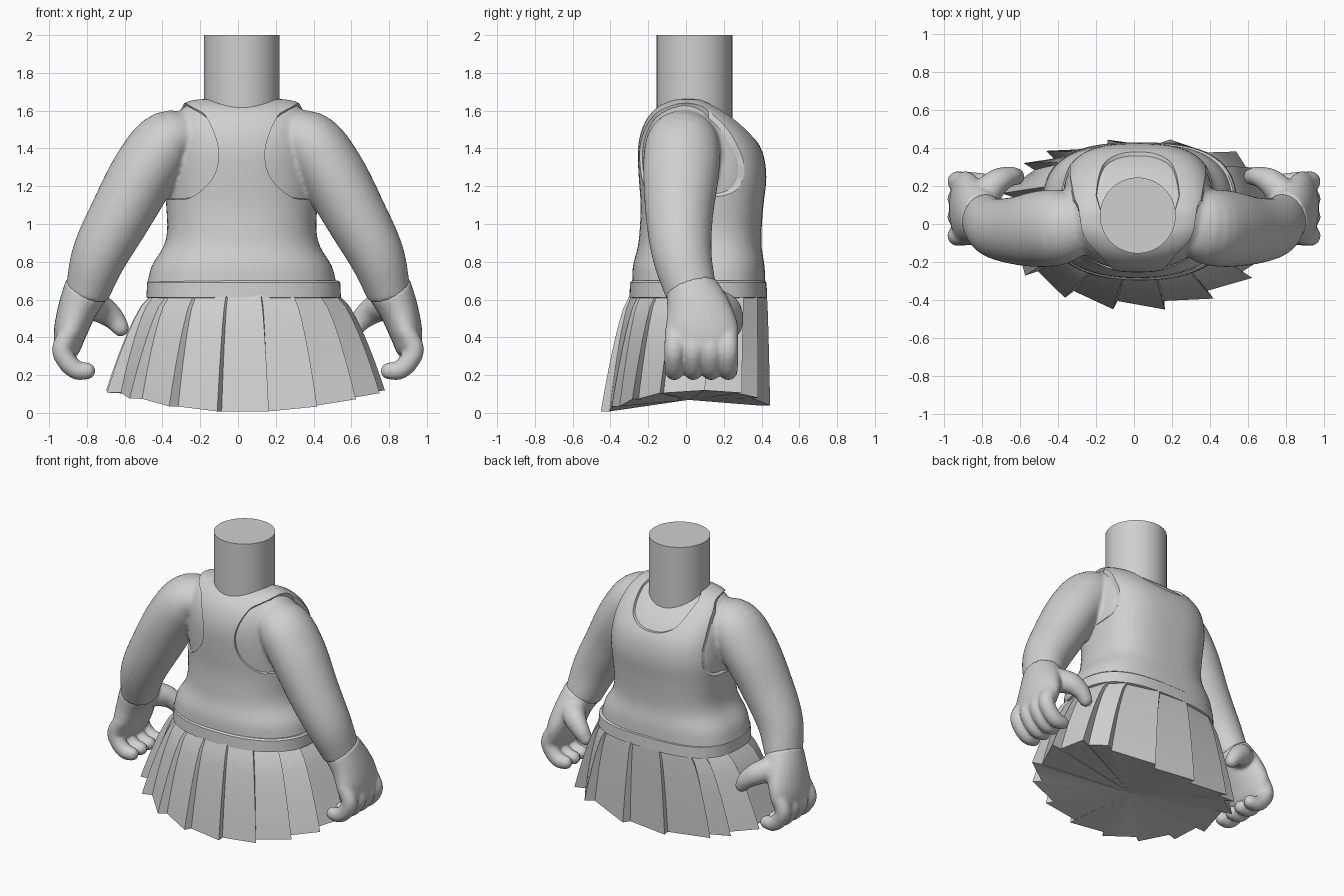
import bpy, bmesh
from math import sin, cos, pi, radians, copysign
from mathutils import Vector

cube = bpy.data.objects.get("Cube")
if cube:
    bpy.data.objects.remove(cube, do_unlink=True)

GREY = (0.63, 0.63, 0.63, 1)
grey = bpy.data.materials.new("plain_grey")
grey.use_nodes = True
grey.diffuse_color = GREY
grey.node_tree.nodes["Principled BSDF"].inputs["Base Color"].default_value = GREY


def resample(points, steps):
    """Smooth curve through tuples of any length."""
    pts = [Vector(p) for p in points]
    out = []
    for i in range(len(pts) - 1):
        a, b = pts[i], pts[i + 1]
        m0 = (b - pts[i - 1]) / 2 if i else b - a
        m1 = (pts[i + 2] - a) / 2 if i + 2 < len(pts) else b - a
        for k in range(steps):
            t = k / steps
            out.append(a * (2*t**3 - 3*t*t + 1) + m0 * (t**3 - 2*t*t + t)
                       + b * (3*t*t - 2*t**3) + m1 * (t**3 - t*t))
    return out + [pts[-1]]


def loft(bm, rings, fan_end=False):
    """Closed skin over a list of equal rings."""
    rows = [[bm.verts.new(p) for p in ring] for ring in rings]
    n = len(rows[0])
    for a, b in zip(rows, rows[1:]):
        for i in range(n):
            j = (i + 1) % n
            bm.faces.new((a[i], a[j], b[j], b[i]))
    bm.faces.new(rows[0][::-1])
    end = bm.faces.new(rows[-1])
    if fan_end:
        bmesh.ops.poke(bm, faces=[end])


def make(name, bm, angle=40):
    bmesh.ops.recalc_face_normals(bm, faces=bm.faces)
    mesh = bpy.data.meshes.new(name)
    bm.to_mesh(mesh)
    bm.free()
    mesh.materials.append(grey)
    ob = bpy.data.objects.new(name, mesh)
    bpy.context.collection.objects.link(ob)
    shade(ob, angle)
    return ob


def shade(ob, angle):
    bpy.ops.object.select_all(action='DESELECT')
    ob.select_set(True)
    bpy.context.view_layer.objects.active = ob
    bpy.ops.object.shade_smooth_by_angle(angle=radians(angle))


def bake(ob, angle):
    """Replace the mesh with its modified result."""
    graph = bpy.context.evaluated_depsgraph_get()
    mesh = bpy.data.meshes.new_from_object(ob.evaluated_get(graph))
    ob.modifiers.clear()
    ob.data = mesh
    shade(ob, angle)


def merge(ob, iterations):
    """Blend overlapping pieces into one smooth skin."""
    remesh = ob.modifiers.new("merge", 'REMESH')
    remesh.mode = 'VOXEL'
    remesh.voxel_size = 0.012
    soften = ob.modifiers.new("soften", 'SMOOTH')
    soften.iterations = iterations
    bake(ob, 60)


def squared(t, low, high):
    """Unit rounded-oval point, with its own squareness on the +y half."""
    c, s = cos(t), sin(t)
    e = 2 / (high if s > 0 else low)
    return copysign(abs(c) ** e, c), copysign(abs(s) ** e, s)


def oval(cx, half, y0, y1, z, low=2.3, high=2.8, n=72):
    """Horizontal rounded-oval ring."""
    spots = [squared(2 * pi * i / n, low, high) for i in range(n)]
    return [Vector((cx + half * u, (y0 + y1) / 2 + (y1 - y0) / 2 * v, z)) for u, v in spots]


def tube(bm, path, side, round_end=True, steps=5, n=24):
    """Tube along (x, y, z, radius across, radius along y)."""
    pts = resample(path, steps)
    rings = []

    def ring(pos, tangent, ra, rb):
        u = tangent.cross(Vector((0, 1, 0))).normalized()
        v = u.cross(tangent)
        spots = [pos + u * ra * cos(2*pi*i/n) + v * rb * sin(2*pi*i/n) for i in range(n)]
        rings.append([Vector((side * p.x, p.y, p.z)) for p in spots])

    for i, p in enumerate(pts):
        a, b = pts[max(i - 1, 0)], pts[min(i + 1, len(pts) - 1)]
        t = (Vector(b[:3]) - Vector(a[:3])).normalized()
        ring(Vector(p[:3]), t, p[3], p[4])
    if round_end:
        last = pts[-1]
        for a in (25, 50, 70, 84):
            a = radians(a)
            ring(Vector(last[:3]) + t * last[3] * sin(a), t, last[3] * cos(a), last[4] * cos(a))
    loft(bm, rings)


# Neck
bm = bmesh.new()
loft(bm, [oval(0.02, 0.2, -0.155, 0.245, z, 2, 2) for z in (1.45, 2.0)])
make("neck", bm)

# Torso sections: z, half width, y low, y high
TORSO = [(0.69, 0.5, -0.285, 0.42), (0.78, 0.475, -0.28, 0.415), (0.88, 0.415, -0.255, 0.4),
         (0.97, 0.395, -0.245, 0.4), (1.1, 0.4, -0.24, 0.41), (1.25, 0.41, -0.25, 0.425),
         (1.38, 0.405, -0.255, 0.405), (1.48, 0.395, -0.24, 0.345), (1.56, 0.37, -0.205, 0.265),
         (1.62, 0.33, -0.15, 0.175), (1.655, 0.26, -0.08, 0.1), (1.665, 0.12, -0.02, 0.06)]


def torso(bm, inset):
    loft(bm, [oval(0.02, h - inset, a + inset, b - inset, z - inset * 0.7)
              for z, h, a, b in resample(TORSO, 4)])


# Skin: inner torso blended with both arms
ARM = [(0.2, 0.0, 1.45, 0.1, 0.12), (0.36, -0.015, 1.44, 0.165, 0.19), (0.485, -0.025, 1.29, 0.176, 0.202),
       (0.625, -0.035, 1.04, 0.165, 0.178), (0.735, -0.02, 0.83, 0.147, 0.157), (0.8, 0.03, 0.63, 0.116, 0.135)]
bm = bmesh.new()
torso(bm, 0.014)
for side in (-1, 1):
    tube(bm, ARM, side, round_end=False, n=40)
merge(make("body_and_arms", bm), 8)

# Armhole and neckline cutters
bm = bmesh.new()
torso(bm, 0)
top = make("tank_top", bm)
BACK = [(0.34, 1.72), (0.28, 1.65), (0.19, 1.57), (0.125, 1.4), (0.15, 1.25), (0.27, 1.14), (0.42, 1.12)]
FRONT = [(0.32, 1.72), (0.315, 1.64), (0.34, 1.56), (0.357, 1.44), (0.357, 1.32), (0.375, 1.19), (0.42, 1.12)]
SCOOP = [(-0.23, 1.8), (-0.22, 1.62), (-0.18, 1.5), (-0.1, 1.445), (0, 1.43),
         (0.1, 1.445), (0.18, 1.5), (0.22, 1.62), (0.23, 1.8)]


def section(curve, y, scale, tail):
    pts = [tuple(p) for p in resample(curve, 6)] + tail
    return [Vector((scale * x + 0.02, y, z)) for x, z in pts]


cutters = []
for side in (-1, 1):
    bm = bmesh.new()
    loft(bm, [section(curve, y, side, [(0.8, 1.12), (0.8, 1.72)])
              for curve, y in ((BACK, -0.6), (BACK, -0.16), (FRONT, 0.12), (FRONT, 0.6))])
    cutters.append(make("armhole_cutter", bm))
bm = bmesh.new()
loft(bm, [section(SCOOP, y, scale, []) for y, scale in ((-0.1, 0.6), (0.15, 1), (0.6, 1))])
cutters.append(make("neckline_cutter", bm))
for cutter in cutters:
    cutter.hide_render = True
    mod = top.modifiers.new("cut", 'BOOLEAN')
    mod.operation = 'DIFFERENCE'
    mod.solver = 'EXACT'
    mod.object = cutter
bake(top, 35)
for cutter in cutters:
    bpy.data.objects.remove(cutter, do_unlink=True)

# Hands
PALM = [(0.8, 0.03, 0.66, 0.121, 0.14), (0.85, 0.065, 0.55, 0.104, 0.17),
        (0.885, 0.083, 0.44, 0.09, 0.195), (0.902, 0.083, 0.36, 0.075, 0.185)]
THUMB = [(0.8, 0.14, 0.58, 0.085, 0.085), (0.725, 0.22, 0.55, 0.075, 0.07),
         (0.66, 0.25, 0.5, 0.06, 0.053), (0.622, 0.25, 0.45, 0.046, 0.046)]
FINGER = [(0.885, 0.44, 0.05), (0.932, 0.34, 0.053), (0.9, 0.265, 0.052),
          (0.85, 0.225, 0.05), (0.8, 0.222, 0.045)]

for side, word in ((-1, "right"), (1, "left")):
    bm = bmesh.new()
    tube(bm, PALM, side)
    tube(bm, THUMB, side)
    for y in (-0.062, 0.038, 0.133, 0.224):
        tube(bm, [(x, y, z, r, r) for x, z, r in FINGER], side)
    merge(make(word + "_hand", bm), 4)

# Waistband
bm = bmesh.new()
loft(bm, [oval(0.03, 0.515 - d, -0.3 + d, 0.43 - d, z)
          for z, d in ((0.607, 0.012), (0.612, 0), (0.69, 0.004), (0.7, 0.015))])
make("waistband", bm)

# Knife-pleated skirt, squarer behind, with a closed underside
PLEAT_ENDS = (-166, -144, -122, -101, -80, -59, -38, -17, 8, 35, 54, 83, 98, 125, 140, 165)
bm = bmesh.new()
rings = []
for k in range(9):
    s = k / 8
    f = s ** 0.68
    ring = []
    for end in PLEAT_ENDS:
        for t, tuck in ((end, 0), (end + 0.8, 0.025 + 0.075 * f)):
            u, v = squared(radians(t), 2, 2.7)
            hem = 0.004 + 0.11 * u * u + 0.03 * max(0, v)
            r = 1 - tuck
            ring.append(Vector((0.033 + (0.5 + 0.25 * f) * r * u,
                                0.065 - 0.07 * f + (0.365 + 0.088 * f) * r * v,
                                0.63 * (1 - s) + hem * s)))
    rings.append(ring)
loft(bm, rings, fan_end=True)
make("pleated_skirt", bm, 25)
